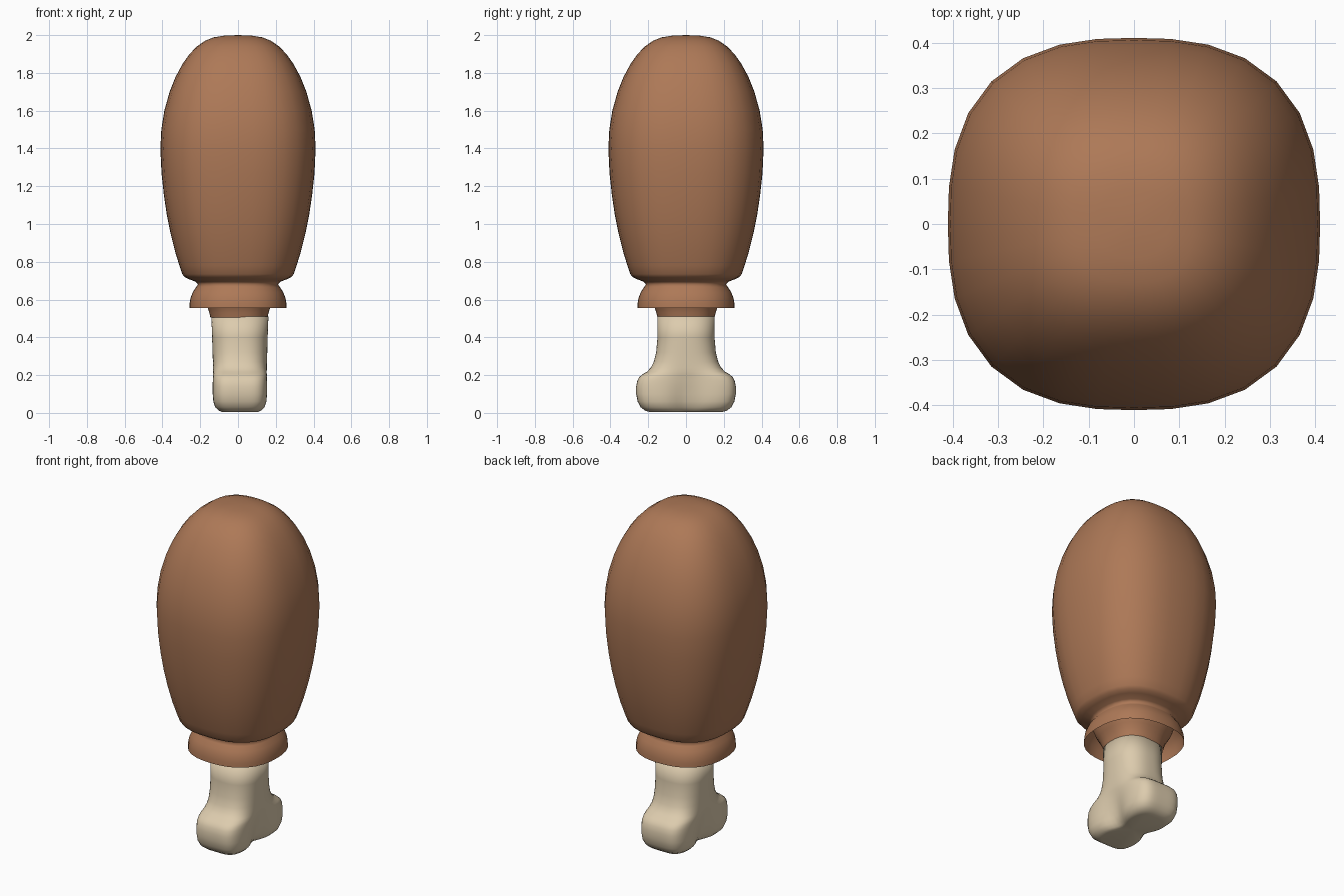
import bpy, bmesh, math


def material(name, rgb):
    m = bpy.data.materials.new(name)
    m.diffuse_color = (*rgb, 1)
    return m


def loft(name, rings, mat, segs, center=(0, 0), cap_bottom=None, cap_top=None):
    """Stack rounded-square rings (z, half x, half y, squareness, waist), bottom to top."""
    bm = bmesh.new()
    rows = []
    for z, hx, hy, n, waist in rings:
        row = []
        for i in range(segs):
            a = 2 * math.pi * i / segs
            c, s = math.cos(a), math.sin(a)
            r = (abs(c) ** n + abs(s) ** n) ** (-1 / n)
            pinch = 1 - waist * math.exp(-(s * r / 0.3) ** 2)
            row.append(bm.verts.new((center[0] + hx * c * r * pinch,
                                     center[1] + hy * s * r, z)))
        rows.append(row)
    for lo, hi in zip(rows, rows[1:]):
        for i in range(segs):
            j = (i + 1) % segs
            bm.faces.new((lo[i], lo[j], hi[j], hi[i]))
    for z, row, flip in ((cap_bottom, rows[0], True), (cap_top, rows[-1], False)):
        if z is None:
            continue
        tip = bm.verts.new((center[0], center[1], z))
        for i in range(segs):
            a, b = row[i], row[(i + 1) % segs]
            bm.faces.new((b, a, tip) if flip else (a, b, tip))
    for f in bm.faces:
        f.smooth = True
    me = bpy.data.meshes.new(name)
    bm.to_mesh(me)
    bm.free()
    me.materials.append(mat)
    ob = bpy.data.objects.new(name, me)
    bpy.context.collection.objects.link(ob)
    return ob


brown = material("roast_brown", (0.42, 0.19, 0.095))
cream = material("bone_cream", (0.72, 0.60, 0.42))

# Meat with its flared collar, open underneath
meat = [(0.555, 0.257), (0.58, 0.256), (0.61, 0.251), (0.64, 0.239), (0.665, 0.222),
        (0.682, 0.212), (0.695, 0.225), (0.708, 0.26), (0.72, 0.283), (0.735, 0.295),
        (0.78, 0.31), (0.85, 0.332), (0.95, 0.357), (1.05, 0.377), (1.15, 0.392),
        (1.27, 0.405), (1.4, 0.411), (1.5, 0.406), (1.6, 0.39), (1.7, 0.362),
        (1.78, 0.33), (1.85, 0.292), (1.9, 0.256), (1.94, 0.218), (1.97, 0.175),
        (1.988, 0.13), (1.997, 0.075)]
loft("meat", [(z, r, r, 2.6 if z > 0.7 else 2.4, 0) for z, r in meat], brown, 32, cap_top=2.0)

# Brown cuff joining the bone to the inside of the collar
cuff = [(0.505, 0.151), (0.53, 0.157), (0.555, 0.165), (0.58, 0.178), (0.61, 0.195), (0.66, 0.212)]
loft("cuff", [(z, r, r, 2.4, 0) for z, r in cuff], brown, 32, (0.005, 0))

# Bone: shaft that widens into two knobs along y
bone = [(0.004, 0.095, 0.19, 4.5, 0.3), (0.012, 0.115, 0.217, 4.5, 0.3),
        (0.03, 0.134, 0.24, 4.5, 0.28), (0.06, 0.144, 0.256, 4.5, 0.25),
        (0.1, 0.147, 0.264, 4.5, 0.2), (0.14, 0.147, 0.264, 4.5, 0.14),
        (0.17, 0.146, 0.258, 4.5, 0.09), (0.19, 0.145, 0.247, 4.3, 0.06),
        (0.205, 0.144, 0.23, 4, 0.03), (0.218, 0.143, 0.207, 3.5, 0.01),
        (0.24, 0.143, 0.186, 3, 0), (0.27, 0.143, 0.171, 2.7, 0),
        (0.32, 0.145, 0.158, 2.5, 0), (0.4, 0.147, 0.151, 2.4, 0),
        (0.51, 0.151, 0.151, 2.4, 0)]
loft("bone", bone, cream, 64, (0.01, 0), cap_bottom=0.012, cap_top=0.52)
